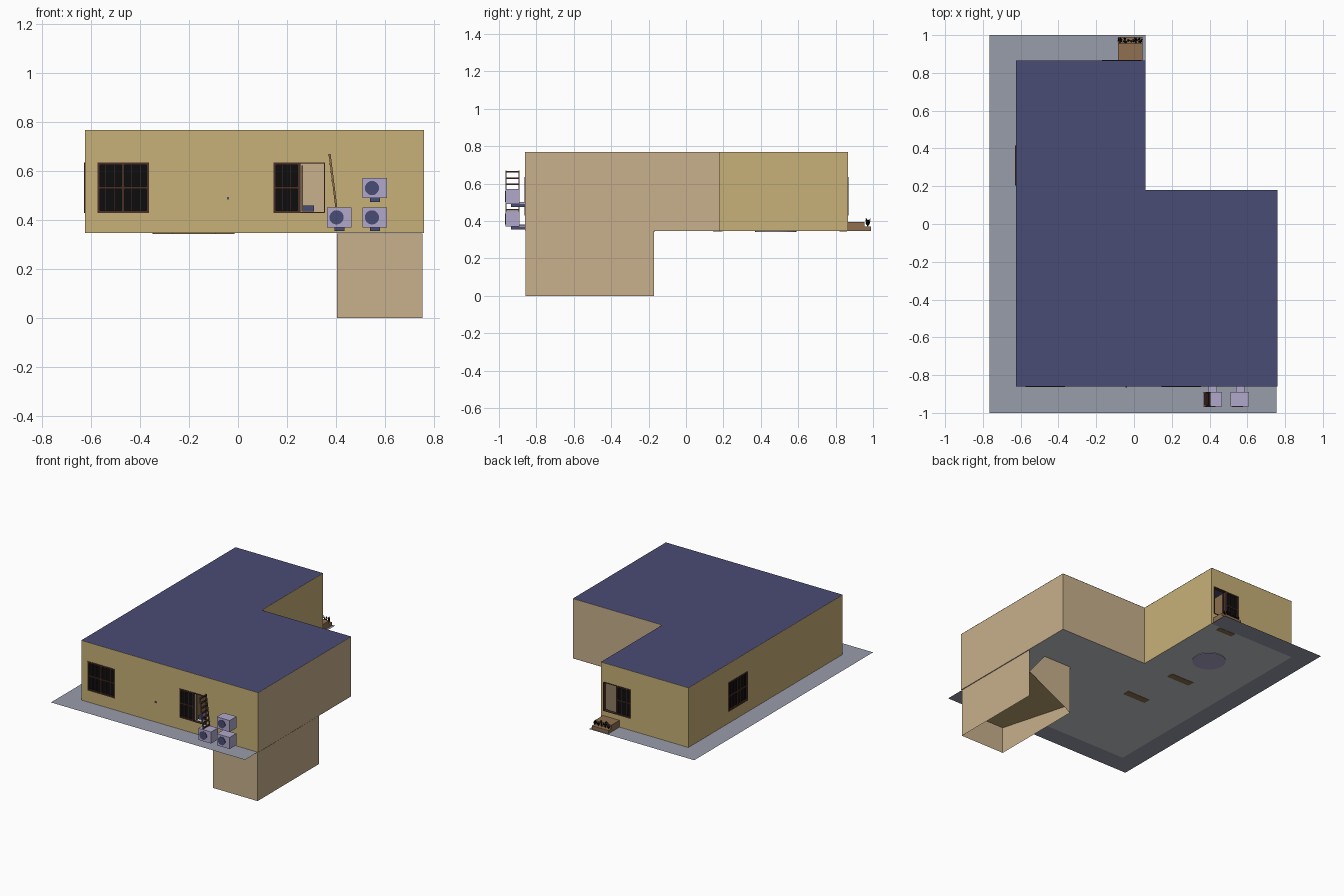
import bpy, bmesh, math, random
from mathutils import Vector

if "Cube" in bpy.data.objects:
    bpy.data.objects.remove(bpy.data.objects["Cube"])

random.seed(4)


def lin(c):
    c /= 255
    return c / 12.92 if c <= 0.04045 else ((c + 0.055) / 1.055) ** 2.4


COLOURS = {
    "yellow_plaster": (200, 177, 120), "tan_plaster": (200, 176, 140),
    "roof_blue": (74, 76, 117), "path_grey": (153, 157, 171),
    "floor_grey": (196, 201, 202), "dark_brown": (72, 47, 40),
    "black_glass": (13, 13, 15), "lavender": (176, 169, 204),
    "wood": (142, 112, 80),
}
MAT = {}
for n, c in COLOURS.items():
    m = bpy.data.materials.new(n)
    m.diffuse_color = (*[lin(v) for v in c], 1)
    m.use_nodes = True
    m.node_tree.nodes["Principled BSDF"].inputs["Base Color"].default_value = m.diffuse_color
    MAT[n] = m


def finish(name, bm, *mats):
    me = bpy.data.meshes.new(name)
    bm.normal_update()
    bm.to_mesh(me)
    bm.free()
    for k in mats:
        me.materials.append(MAT[k])
    ob = bpy.data.objects.new(name, me)
    bpy.context.collection.objects.link(ob)
    return ob


def add_box(bm, a, b, mi=0):
    lo = [min(p, q) for p, q in zip(a, b)]
    hi = [max(p, q) for p, q in zip(a, b)]
    r = bmesh.ops.create_cube(bm, size=1)
    for v in r["verts"]:
        v.co = Vector([hi[i] if v.co[i] > 0 else lo[i] for i in range(3)])
    for f in {f for v in r["verts"] for f in v.link_faces}:
        f.material_index = mi


def box(name, a, b, mat):
    bm = bmesh.new()
    add_box(bm, a, b)
    return finish(name, bm, mat)


def sheet(name, pts, mat):
    bm = bmesh.new()
    bm.faces.new([bm.verts.new(p) for p in pts])
    return finish(name, bm, mat)


# Main dimensions
X0, X1, XN = -0.625, 0.76, 0.06
Y0, Y1, YN = -0.86, 0.865, 0.18
ZF, ZT, T = 0.347, 0.769, 0.02
WZ0, WZ1, WW = 0.43, 0.635, 0.21
L_PLAN = [(X0, Y0), (X1, Y0), (X1, YN), (XN, YN), (XN, Y1), (X0, Y1)]
FRONT_CLOSED, FRONT_OPEN, BACK_OPEN, LEFT_CLOSED = -0.47, 0.25, -0.065, 0.31

# Walls: boxes around the window openings
bm = bmesh.new()


def wall(axis, a, b, c0, c1, openings=()):
    def piece(s, e, z0, z1):
        if axis == "x":
            add_box(bm, (s, c0, z0), (e, c1, z1))
        else:
            add_box(bm, (c0, s, z0), (c1, e, z1))
    s = a
    for o in sorted(openings):
        piece(s, o - WW / 2, ZF, ZT)
        piece(o - WW / 2, o + WW / 2, ZF, WZ0)
        piece(o - WW / 2, o + WW / 2, WZ1, ZT)
        s = o + WW / 2
    piece(s, b, ZF, ZT)


wall("x", X0, X1, Y0, Y0 + T, (FRONT_CLOSED, FRONT_OPEN))
wall("x", X0, XN, Y1 - T, Y1, (BACK_OPEN,))
wall("x", XN, X1, YN - T, YN)
wall("y", Y0 + T, Y1 - T, X0, X0 + T, (LEFT_CLOSED,))
wall("y", Y0 + T, YN - T, X1 - T, X1)
wall("y", YN - T, Y1 - T, XN - T, XN)
bm.normal_update()
for f in bm.faces:  # outer faces yellow except the two tan sides
    c, n = f.calc_center_median(), f.normal
    yellow = (n.y < -.9 and c.y < Y0 + .001) or (n.y > .9 and c.y > Y1 - .001) \
        or (n.x < -.9 and c.x < X0 + .001) \
        or (n.x > .9 and abs(c.x - XN) < .001 and c.y > YN)
    f.material_index = 0 if yellow else 1
finish("house_walls", bm, "yellow_plaster", "tan_plaster")

# Roof, floor, outside path
sheet("roof", [(x, y, 0.77) for x, y in L_PLAN], "roof_blue")
sheet("floor", [(x, y, 0.346) for x, y in reversed(L_PLAN)], "floor_grey")
sheet("path", [(x, y, 0.346) for x, y in [
    (-.765, -1), (.755, -1), (.755, Y0), (X0, Y0), (X0, Y1), (XN, Y1),
    (XN, 1), (-.765, 1)]], "path_grey")

# Inside partitions with doorways and thresholds
for i, (y, x_end, door) in enumerate([(-.19, .45, -.18), (.17, XN - T, -.255)]):
    for s, e in ((X0 + T, door - .09), (door + .09, x_end)):
        box(f"partition_{i}", (s, y - .008, ZF), (e, y + .008, ZT - .002), "tan_plaster")
    box(f"threshold_{i}", (door - .09, y - .025, .344), (door + .09, y + .025, .349), "wood")
box("threshold_back", (BACK_OPEN - .08, .82, .344), (BACK_OPEN + .05, .86, .349), "wood")

# Round rug
bm = bmesh.new()
bmesh.ops.create_cone(bm, cap_ends=True, segments=32, radius1=.11, radius2=.11, depth=.007)
bmesh.ops.translate(bm, verts=bm.verts, vec=(-.24, .48, .346))
finish("round_rug", bm, "lavender")


# Windows: u runs along the wall, d points outward
def window(name, centre, u, d, opened):
    bm = bmesh.new()
    c, u, d = Vector(centre), Vector(u), Vector(d)

    def part(u0, u1, d0, d1, z0, z1, mi=0):
        add_box(bm, c + u * u0 + d * d0 + Vector((0, 0, z0)),
                c + u * u1 + d * d1 + Vector((0, 0, z1)), mi)
    h, w, zm = WW / 2, .01, (WZ0 + WZ1) / 2
    side = .004 if opened else w
    part(-h, -h + w, -.02, .004, WZ0, WZ1)
    part(h - side, h, -.02, .004, WZ0, WZ1)
    for a, b, s in ((-h, 0, w), (0, h, side)):
        part(a, b, -.02, .004, WZ0, WZ0 + s)
        part(a, b, -.02, .004, WZ1 - s, WZ1)
    part(-.006, .006, -.02, .004, WZ0, WZ1)
    for a, b in ((-h, 0),) if opened else ((-h, 0), (0, h)):
        part(a + .005, b - .004, -.012, -.006, WZ0 + .005, WZ1 - .005, 1)
        part(a + .005, b - .004, -.014, .002, zm - .005, zm + .005)
        for k in (1, 2):  # thin glazing bars
            x = a + (b - a) * k / 3
            part(x - .001, x + .001, -.006, -.003, WZ0, WZ1)
    if opened:  # sash swung into the room
        part(.01, .016, -.115, -.02, WZ0 + .006, WZ1 - .012, 2)
    finish(name, bm, "dark_brown", "black_glass", "wood")


window("window_front_left", (FRONT_CLOSED, Y0, 0), (1, 0, 0), (0, -1, 0), False)
window("window_front_right", (FRONT_OPEN, Y0, 0), (1, 0, 0), (0, -1, 0), True)
window("window_back", (BACK_OPEN, Y1, 0), (1, 0, 0), (0, 1, 0), True)
window("window_left", (X0, LEFT_CLOSED, 0), (0, 1, 0), (-1, 0, 0), False)

# Basin behind the open window, little fitting on the front wall
box("basin", (.265, -.82, .435), (.31, -.75, .46), "roof_blue")
box("wall_fitting", (-.046, Y0 - .006, .484), (-.036, Y0, .494), "roof_blue")

# Stair shaft under the house: thin walls, open below
BX0, BX1, BY0, BY1 = .405, .755, -.859, -.17
sheet("shaft_front", [(BX0, BY0, 0), (BX1, BY0, 0), (BX1, BY0, .346), (BX0, BY0, .346)], "tan_plaster")
sheet("shaft_right", [(BX1, BY0, 0), (BX1, BY1, 0), (BX1, BY1, .346), (BX1, BY0, .346)], "tan_plaster")
sheet("shaft_left", [(BX0, BY1, 0), (BX0, BY0, 0), (BX0, BY0, .346), (BX0, BY1, .346)], "tan_plaster")
sheet("shaft_back", [(BX1, BY1, .185), (BX0, BY1, 0), (BX0, BY1, .346), (.627, BY1, .346)], "tan_plaster")
sheet("stair_ramp", [(BX0, BY0, .19), (BX0, BY1, .06), (BX1, BY1, .185), (BX1, BY0, .19)], "yellow_plaster")

# Air conditioners: case, fan disc, bracket and pipe
for i, (x, z) in enumerate([(.365, .37), (.51, .37), (.51, .49)]):
    bm = bmesh.new()
    add_box(bm, (x, -.965, z), (x + .1, -.89, z + .082))
    add_box(bm, (x + .03, -.935, z - .015), (x + .07, -.86, z), 1)
    add_box(bm, (x + .03, -.89, z + .002), (x + .075, -.86, z + .012))
    fan = bmesh.ops.create_cone(bm, cap_ends=True, segments=20, radius1=.029, radius2=.029, depth=.004)
    for v in fan["verts"]:
        v.co = Vector((x + .038 + v.co.x, -.966 + v.co.z, z + .041 + v.co.y))
    for f in {f for v in fan["verts"] for f in v.link_faces}:
        f.material_index = 1
    finish(f"air_conditioner_{i}", bm, "lavender", "roof_blue")

# Ladder leaning above the first unit
bm = bmesh.new()
foot, head = Vector((.402, 0, .452)), Vector((.375, 0, .67))


def rail_point(t):
    return foot.lerp(head, t)


for y in (-.965, -.896):
    start = len(bm.verts)
    add_box(bm, (-.004, y, 0), (.004, y + .006, 1))
    bm.verts.ensure_lookup_table()
    for v in bm.verts[start:]:
        p = rail_point(v.co.z)
        v.co = Vector((p.x + v.co.x, v.co.y, p.z))
for k in range(7):
    p = rail_point(.04 + k * .155)
    add_box(bm, (p.x - .005, -.963, p.z - .004), (p.x + .005, -.892, p.z + .004), 1)
finish("ladder", bm, "wood", "dark_brown")

# Back steps
box("step_upper", (-.085, Y1, .347), (.045, .955, .395), "wood")
box("step_lower", (-.085, .955, .347), (.045, .99, .37), "wood")

# Dark dry plants on the lower step
bm = bmesh.new()
for i in range(5):
    base = Vector((-.075 + i * .027, .972, .37))
    for k in range(7):
        a = random.uniform(0, 2 * math.pi)
        out = Vector((math.cos(a) * .015, math.sin(a) * .016, random.uniform(.025, .052)))
        w = Vector((-math.sin(a), math.cos(a), 0)) * .004
        mid = base + out * .6
        bm.faces.new([bm.verts.new(p) for p in (base, mid - w, base + out, mid + w)])
finish("plants", bm, "black_glass")
